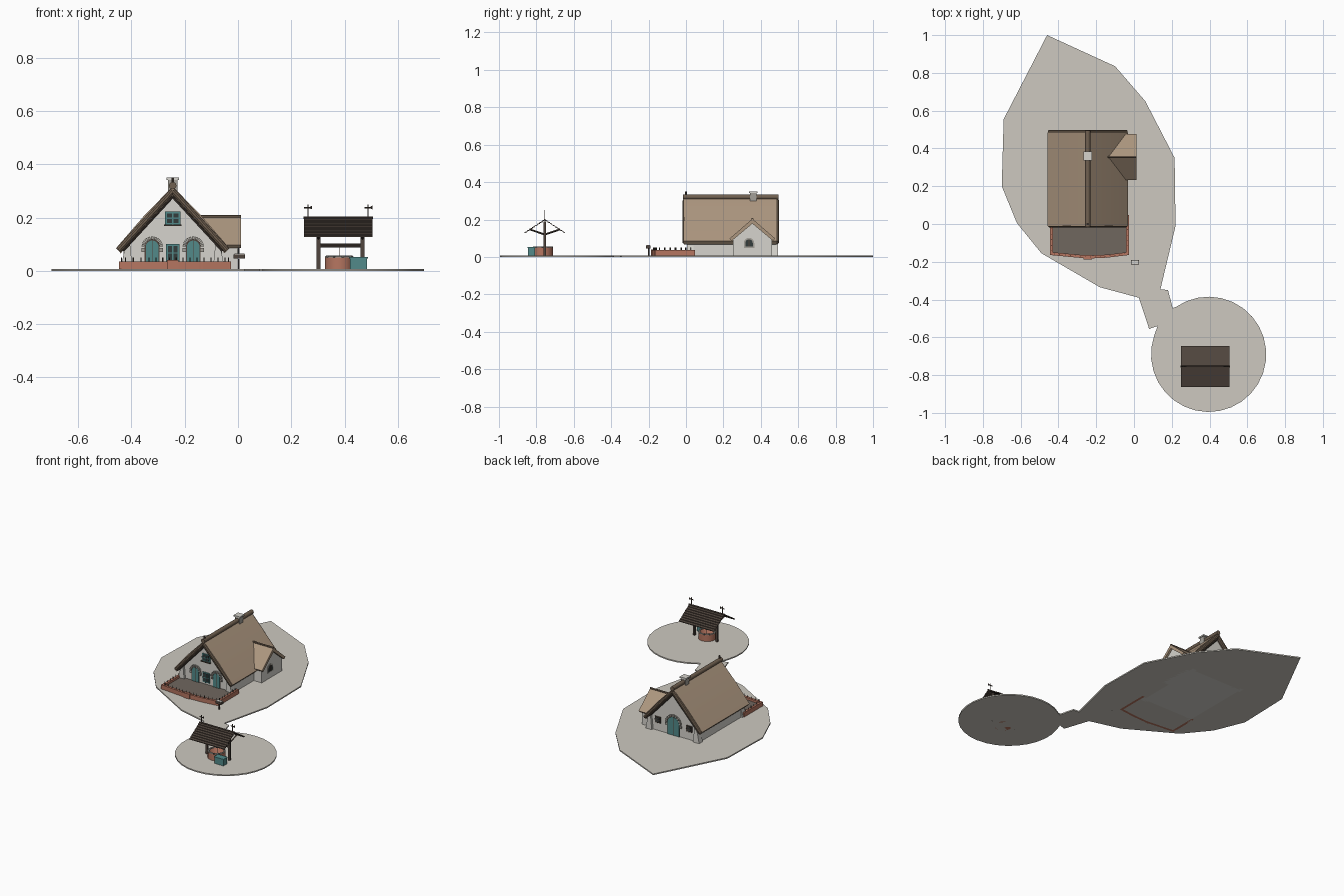
import bpy, bmesh
from math import sin, cos, pi, radians, ceil
from mathutils import Vector

old = bpy.data.objects.get("Cube")
if old:
    bpy.data.objects.remove(old, do_unlink=True)


def material(name, rgb):
    lin = [((c / 255 + 0.055) / 1.055) ** 2.4 for c in rgb] + [1]
    m = bpy.data.materials.new(name)
    m.use_nodes = True
    m.diffuse_color = lin
    m.node_tree.nodes["Principled BSDF"].inputs["Base Color"].default_value = lin
    return m


GROUND = material("pale ground", (205, 201, 192))
PLASTER = material("white plaster", (214, 212, 205))
THATCH = material("thatch", (172, 150, 127))
ROLL = material("dark thatch", (112, 96, 80))
BRICK = material("red brick", (182, 118, 97))
TEAL = material("teal paint", (82, 138, 138))
WOOD = material("dark wood", (80, 69, 61))
DECK = material("deck boards", (112, 103, 95))
GLASS = material("dark glass", (52, 60, 60))
STONE = material("grey stone", (164, 160, 152))
made = []


def finish(name, bm, mat):
    bmesh.ops.recalc_face_normals(bm, faces=bm.faces)
    me = bpy.data.meshes.new(name)
    bm.to_mesh(me)
    bm.free()
    me.materials.append(mat)
    ob = bpy.data.objects.new(name, me)
    bpy.context.collection.objects.link(ob)
    made.append(ob)
    return ob


# Extrude a 2D outline along the named axis from a to b
def prism(name, pts, axis, a, b, mat):
    place = {"x": lambda p, t: (t, p[0], p[1]),
             "y": lambda p, t: (p[0], t, p[1]),
             "z": lambda p, t: (p[0], p[1], t)}[axis]
    bm = bmesh.new()
    lo = [bm.verts.new(place(p, a)) for p in pts]
    hi = [bm.verts.new(place(p, b)) for p in pts]
    bm.faces.new(lo)
    bm.faces.new(hi)
    for i in range(len(pts)):
        j = (i + 1) % len(pts)
        bm.faces.new((lo[i], lo[j], hi[j], hi[i]))
    return finish(name, bm, mat)


def box(name, x, y, z, mat):
    return prism(name, [(x[0], y[0]), (x[1], y[0]), (x[1], y[1]), (x[0], y[1])], "z", z[0], z[1], mat)


# Straight bar between two points, round or square
def rod(name, p, q, r, mat, sides=10):
    p, q = Vector(p), Vector(q)
    bm = bmesh.new()
    bmesh.ops.create_cone(bm, cap_ends=True, segments=sides, radius1=r, radius2=r, depth=(q - p).length)
    ob = finish(name, bm, mat)
    ob.rotation_mode = "QUATERNION"
    ob.rotation_quaternion = (q - p).to_track_quat("Z", "Y")
    ob.location = (p + q) / 2
    return ob


def arch(c, w, z0, spring, n=10):
    arc = [(c + w * cos(pi * i / n), spring + w * sin(pi * i / n)) for i in range(n + 1)]
    return [(c + w, z0)] + arc + [(c - w, z0)]


# Ground plates joined by a short path
cx, cy, cr = 0.395, -0.69, 0.305
outline = [(-0.46, 1), (-0.1, 0.835), (0.06, 0.65), (0.215, 0.35), (0.22, -0.01), (0.14, -0.345),
           (0.18, -0.35), (0.205, -0.445)]
outline += [(cx + cr * cos(radians(a)), cy + cr * sin(radians(a))) for a in range(125, -208, -12)]
outline += [(0.125, -0.54), (0.08, -0.555), (0.025, -0.39), (-0.18, -0.335), (-0.49, -0.155),
            (-0.62, 0.005), (-0.7, 0.2), (-0.69, 0.555)]
prism("ground", outline, "z", 0, 0.008, GROUND)

# House walls and thatched roof
HX = -0.245
prism("house_walls", [(HX - 0.185, 0), (HX + 0.185, 0), (HX + 0.185, 0.085), (HX, 0.288), (HX - 0.185, 0.085)],
      "y", 0.02, 0.477, PLASTER)
half = [(0.213, 0.085), (0.195, 0.066)]
roof = [(HX, 0.317), (HX + 0.11, 0.204)] + [(HX + x, z) for x, z in half] + [(HX, 0.28)]
roof += [(HX - x, z) for x, z in reversed(half)] + [(HX - 0.11, 0.204)]
prism("thatch_roof", roof, "y", -0.01, 0.485, THATCH)
rod("ridge_roll", (HX, -0.016, 0.32), (HX, 0.495, 0.32), 0.014, ROLL, 12)
for y in (-0.006, 0.487):
    for s in (-1, 1):
        rod("rake_roll", (HX, y, 0.3), (HX + s * 0.203, y, 0.078), 0.012, ROLL)
        rod("rake_board", (HX, y, 0.28), (HX + s * 0.188, y, 0.076), 0.006, WOOD, 4)
rod("ridge_finial", (HX, 0, 0.32), (HX, 0, 0.35), 0.006, WOOD, 6)

# Chimney
box("chimney", (HX - 0.017, HX + 0.017), (0.342, 0.378), (0.28, 0.342), STONE)
box("chimney_cap", (HX - 0.023, HX + 0.023), (0.337, 0.383), (0.342, 0.351), PLASTER)

# Sloping corner buttresses
for s in (-1, 1):
    for y0, y1 in ((0.005, 0.04), (0.455, 0.492)):
        prism("corner_buttress", [(HX + s * 0.15, 0), (HX + s * 0.197, 0), (HX + s * 0.18, 0.085),
                                  (HX + s * 0.16, 0.1)], "y", y0, y1, PLASTER)

# Side annex with its own thatched gable
AY = 0.355
prism("annex_walls", [(AY - 0.105, 0), (AY + 0.105, 0), (AY + 0.105, 0.095), (AY, 0.18), (AY - 0.105, 0.095)],
      "x", -0.12, -0.002, PLASTER)
prism("annex_roof", [(AY, 0.204), (AY + 0.122, 0.098), (AY + 0.11, 0.086), (AY, 0.178),
                     (AY - 0.11, 0.086), (AY - 0.122, 0.098)], "x", -0.14, 0.012, THATCH)
rod("annex_ridge", (-0.14, AY, 0.203), (0.012, AY, 0.203), 0.006, ROLL, 8)
prism("annex_window_frame", arch(0.337, 0.028, 0.048, 0.074), "x", -0.004, 0.002, STONE)
prism("annex_window_glass", arch(0.337, 0.02, 0.056, 0.074), "x", -0.004, 0.004, GLASS)
box("annex_window_bar", (0.003, 0.006), (0.335, 0.339), (0.056, 0.094), WOOD)


# Arched doorway with wedge stones around it; d is the outward y direction
def doorway(name, x, y, d, w, z0, spring):
    prism(name, arch(x, w, z0, spring), "y", y, y + d * 0.006, TEAL)
    prism(name + "_trim", arch(x, w + 0.004, z0, spring), "y", y, y + d * 0.003, WOOD)
    box(name + "_seam", (x - 0.0015, x + 0.0015), sorted((y, y + d * 0.008)), (z0, spring + w), WOOD)
    for i in range(9):
        a, r0, r1 = pi * (i + 0.5) / 9, w + 0.004, w + 0.016
        e = 0.14
        pts = [(x + r * cos(t), spring + r * sin(t)) for r, t in ((r0, a - e), (r1, a - e), (r1, a + e), (r0, a + e))]
        prism(name + "_arch_stone", pts, "y", y, y + d * 0.009, STONE)
    for s in (-1, 1):
        box(name + "_jamb_stone", sorted((x + s * r0, x + s * r1)), sorted((y, y + d * 0.007)),
            (spring - 0.02, spring - 0.005), STONE)


# Barred window with a painted frame
def window(name, x, y, d, w, z0, z1, frame):
    box(name + "_frame", (x - w, x + w), sorted((y, y + d * 0.006)), (z0, z1), frame)
    box(name + "_glass", (x - w + 0.007, x + w - 0.007), sorted((y, y + d * 0.008)), (z0 + 0.006, z1 - 0.006), GLASS)
    box(name + "_mullion", (x - 0.002, x + 0.002), sorted((y, y + d * 0.0095)), (z0, z1), frame)
    box(name + "_bar", (x - w, x + w), sorted((y, y + d * 0.0095)), ((z0 + z1) / 2 - 0.002, (z0 + z1) / 2 + 0.002), frame)


FRONT, BACK = 0.02, 0.477
for s in (-1, 1):
    doorway("front_door", HX + s * 0.077, FRONT, -1, 0.024, 0.02, 0.09)
    window("back_window", HX + s * 0.115, BACK, 1, 0.02, 0.06, 0.1, WOOD)
doorway("back_door", HX, BACK, 1, 0.042, 0.008, 0.085)
window("front_window", HX, FRONT, -1, 0.025, 0.035, 0.1, TEAL)
window("loft_window", HX, FRONT, -1, 0.029, 0.173, 0.222, TEAL)
box("loft_sill", (HX - 0.033, HX + 0.033), (0.008, 0.02), (0.168, 0.174), WOOD)

# Front terrace: deck, bowed brick wall and short posts
path = [(-0.437, 0.02), (-0.437, -0.157), (-0.32, -0.168), (HX, -0.175), (-0.14, -0.17), (-0.035, -0.157), (-0.035, 0.04)]
prism("terrace_deck", path, "z", 0.006, 0.022, DECK)
for p, q in zip(path, path[1:]):
    a, b = Vector(p), Vector(q)
    u = (b - a).normalized() * 0.008
    n = Vector((-u.y, u.x))
    prism("terrace_wall", [a - u + n, b + u + n, b + u - n, a - u - n], "z", 0, 0.036, BRICK)
    count = ceil((b - a).length / 0.03)
    for i in range(count):
        m = a.lerp(b, (i + 0.5) / count)
        rod("terrace_post", (m.x, m.y, 0.03), (m.x, m.y, 0.05), 0.002, WOOD, 4)
box("terrace_pier", (HX - 0.022, HX + 0.022), (-0.187, -0.165), (0, 0.04), BRICK)

# Letter box on a post
rod("letterbox_post", (0.003, -0.2, 0), (0.003, -0.2, 0.045), 0.004, WOOD, 6)
box("letterbox", (-0.016, 0.026), (-0.214, -0.19), (0.046, 0.062), WOOD)
box("letterbox_lid", (-0.014, 0.024), (-0.212, -0.192), (0.062, 0.065), PLASTER)

# Well: hollow brick ring
WX, WY = 0.38, -0.765
bm = bmesh.new()
bmesh.ops.create_cone(bm, cap_ends=True, segments=20, radius1=0.054, radius2=0.054, depth=0.05)
top = max(bm.faces, key=lambda f: f.calc_center_median().z)
bmesh.ops.inset_region(bm, faces=[top], thickness=0.014)
bmesh.ops.translate(bm, verts=top.verts, vec=(0, 0, -0.035))
well = finish("well_ring", bm, BRICK)
well.location = (WX, WY, 0.025)
rod("well_water", (WX, WY, 0.014), (WX, WY, 0.018), 0.04, GLASS, 20)
for i in range(10):
    a, r = 2 * pi * i / 10, 0.049
    rod("well_coping", (WX + r * cos(a), WY + r * sin(a), 0.051),
        (WX + r * cos(a + 0.5), WY + r * sin(a + 0.5), 0.051), 0.006, STONE, 6)
box("water_chest", (0.42, 0.485), (-0.845, -0.808), (0.004, 0.05), TEAL)
box("water_chest_lid", (0.417, 0.488), (-0.848, -0.805), (0.047, 0.053), TEAL)

# Well posts, braces, winch and weather vanes
RY = -0.755
for x in (0.302, 0.467):
    box("well_post", (x - 0.007, x + 0.007), (RY - 0.007, RY + 0.007), (0, 0.19), WOOD)
    for s in (-1, 1):
        rod("well_brace", (x, RY, 0.12), (x, RY + s * 0.08, 0.147), 0.005, WOOD, 4)
rod("well_winch", (0.302, RY, 0.095), (0.467, RY, 0.095), 0.007, WOOD, 8)
rod("well_rope", (WX, RY, 0.02), (WX, RY, 0.095), 0.002, THATCH, 6)
for x in (0.262, 0.488):
    rod("vane_pole", (x, RY, 0.195), (x, RY, 0.25), 0.002, WOOD, 6)
    rod("vane_arm", (x - 0.014, RY, 0.237), (x + 0.014, RY, 0.237), 0.003, WOOD, 4)
    prism("vane_tail", [(x + 0.002, 0.237), (x + 0.016, 0.245), (x + 0.016, 0.231)], "y", RY - 0.002, RY + 0.002, WOOD)

# Overlapping roof planks above the well
rows = 8
for s in (-1, 1):
    for i in range(rows):
        t0, t1 = i / rows, (i + 1.15) / rows
        y0, y1 = RY + s * 0.107 * t0, RY + s * 0.107 * min(t1, 1.02)
        z0, z1 = 0.199 - 0.07 * t0, 0.199 - 0.07 * min(t1, 1.02)
        prism("well_roof_plank", [(y0, z0 - 0.005), (y0, z0), (y1, z1 + 0.005), (y1, z1)], "x", 0.248, 0.505, WOOD)
rod("well_ridge", (0.246, RY, 0.2), (0.507, RY, 0.2), 0.005, WOOD, 8)

# Smooth only the gentle edges
bpy.ops.object.select_all(action="DESELECT")
for ob in made:
    ob.select_set(True)
bpy.context.view_layer.objects.active = made[0]
bpy.ops.object.shade_smooth_by_angle(angle=0.6)
